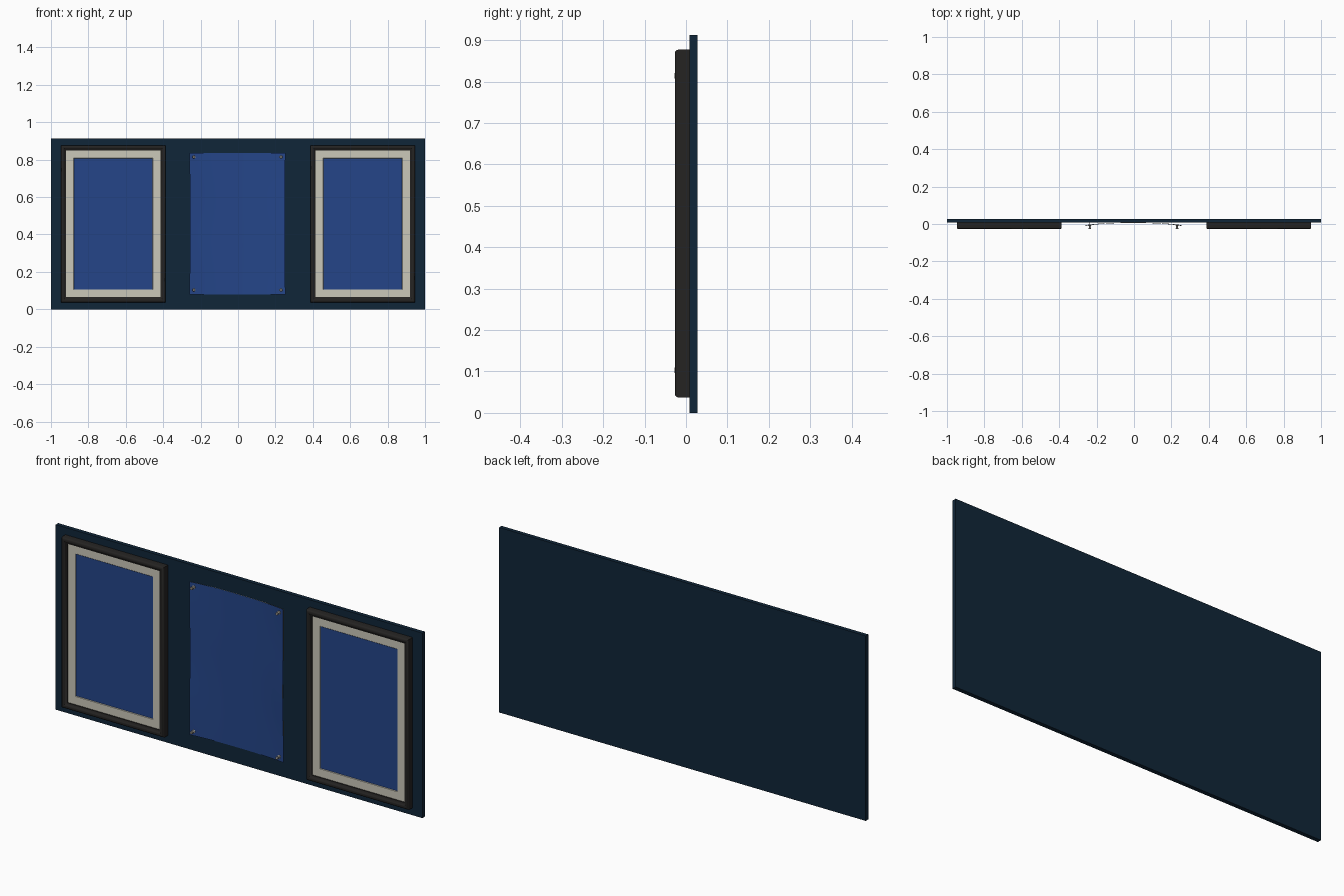
import bpy, bmesh, math
from mathutils import Matrix

if "Cube" in bpy.data.objects:
    bpy.data.objects.remove(bpy.data.objects["Cube"])

def mat(name, rgb):
    m = bpy.data.materials.new(name)
    m.diffuse_color = (*rgb, 1)
    m.use_nodes = True
    m.node_tree.nodes["Principled BSDF"].inputs["Base Color"].default_value = m.diffuse_color
    return m

NAVY = mat("navy board", (0.005, 0.019, 0.040))
BLACK = mat("black frame", (0.018, 0.017, 0.016))
CREAM = mat("cream mount", (0.60, 0.58, 0.49))
BLUE = mat("print blue", (0.018, 0.060, 0.250))
METAL = mat("pin grey", (0.40, 0.38, 0.34))

def add(name, bm, *mats):
    bmesh.ops.recalc_face_normals(bm, faces=bm.faces[:])
    me = bpy.data.meshes.new(name)
    bm.to_mesh(me)
    bm.free()
    for m in mats:
        me.materials.append(m)
    ob = bpy.data.objects.new(name, me)
    bpy.context.collection.objects.link(ob)
    return ob

def smooth(ob, angle=35):
    bpy.ops.object.select_all(action='DESELECT')
    ob.select_set(True)
    bpy.context.view_layer.objects.active = ob
    bpy.ops.object.shade_smooth_by_angle(angle=math.radians(angle))

def box(name, x0, x1, y0, y1, z0, z1, m):
    bm = bmesh.new()
    bmesh.ops.create_cube(bm, size=1)
    for v in bm.verts:
        v.co = ((x0 + x1) / 2 + v.co.x * (x1 - x0),
                (y0 + y1) / 2 + v.co.y * (y1 - y0),
                (z0 + z1) / 2 + v.co.z * (z1 - z0))
    return add(name, bm, m)

def moulding(name, cx, cz, hx, hz, profile, m):
    """Closed (inset, y) profile swept round a mitred rectangle."""
    bm = bmesh.new()
    rings = []
    for sx, sz in ((-1, -1), (1, -1), (1, 1), (-1, 1)):
        rings.append([bm.verts.new((cx + sx * (hx - i), y, cz + sz * (hz - i)))
                      for i, y in profile])
    n = len(profile)
    for a in range(4):
        r, s = rings[a], rings[(a + 1) % 4]
        for k in range(n):
            bm.faces.new((r[k], s[k], s[(k + 1) % n], r[(k + 1) % n]))
    return add(name, bm, m)

# Backing board
box("backing_board", -1, 1, 0.008, 0.028, 0, 0.912, NAVY)

# Two framed pictures
CZ = 0.457
frame_profile = [(0, 0.008), (0, -0.019), (0.0015, -0.023), (0.005, -0.026),
                 (0.009, -0.027), (0.014, -0.0265), (0.018, -0.024),
                 (0.021, -0.020), (0.028, -0.017), (0.028, 0.008)]
mount_profile = [(0, 0.004), (0, -0.012), (0.041, -0.012), (0.043, -0.010), (0.043, 0.004)]
for side, cx in (("left", -0.667), ("right", 0.667)):
    smooth(moulding(side + "_frame", cx, CZ, 0.280, 0.420, frame_profile, BLACK))
    moulding(side + "_mount", cx, CZ, 0.253, 0.393, mount_profile, CREAM)
    box(side + "_picture", cx - 0.211, cx + 0.211, -0.009, 0.004,
        CZ - 0.351, CZ + 0.351, BLUE)

# Loose poster, bowed towards the board in the middle
PX, PZ, HX, HZ = -0.003, 0.458, 0.256, 0.378

def poster_y(u, v):
    curl = abs(u) ** 2.6
    return 0.0055 - curl * (0.014 + 0.0015 * math.sin(5 * v + 2 * u))

bm = bmesh.new()
NX, NZ, T = 32, 20, 0.0016
grids = []
for dy in (0, T):
    grids.append([[bm.verts.new((PX + HX * u * (1 - 0.008 * (1 - v * v)),
                                 poster_y(u, v) + dy, PZ + HZ * v))
                   for v in (2 * j / NZ - 1 for j in range(NZ + 1))]
                  for u in (2 * i / NX - 1 for i in range(NX + 1))])
for k, g in enumerate(grids):
    for i in range(NX):
        for j in range(NZ):
            f = bm.faces.new((g[i][j], g[i + 1][j], g[i + 1][j + 1], g[i][j + 1]))
            f.material_index = k
rim = [(i, 0) for i in range(NX)] + [(NX, j) for j in range(NZ)] \
    + [(i, NZ) for i in range(NX, 0, -1)] + [(0, j) for j in range(NZ, 0, -1)]
for (a, b), (c, d) in zip(rim, rim[1:] + rim[:1]):
    f = bm.faces.new((grids[0][a][b], grids[0][c][d], grids[1][c][d], grids[1][a][b]))
    f.material_index = 1
smooth(add("poster", bm, BLUE, CREAM))

# Corner push pins, turned about y: needle, flange, waist, head
pin_profile = [(0.0012, 0.012), (0.0012, -0.006), (0.008, -0.007), (0.0085, -0.009),
               (0.005, -0.011), (0.004, -0.019), (0.0065, -0.022), (0.0075, -0.025),
               (0.006, -0.028)]
SEG = 16
for row, z in (("lower", 0.103), ("upper", 0.814)):
    for side, x in (("left", -0.236), ("right", 0.230)):
        bm = bmesh.new()
        rings = [[bm.verts.new((x + r * math.cos(math.tau * s / SEG), y,
                                z + r * math.sin(math.tau * s / SEG)))
                  for s in range(SEG)] for r, y in pin_profile]
        for a, b in zip(rings, rings[1:]):
            for s in range(SEG):
                t = (s + 1) % SEG
                bm.faces.new((a[s], a[t], b[t], b[s]))
        bm.faces.new(rings[0])
        bm.faces.new(rings[-1])
        smooth(add(f"{row}_{side}_pin", bm, METAL))
